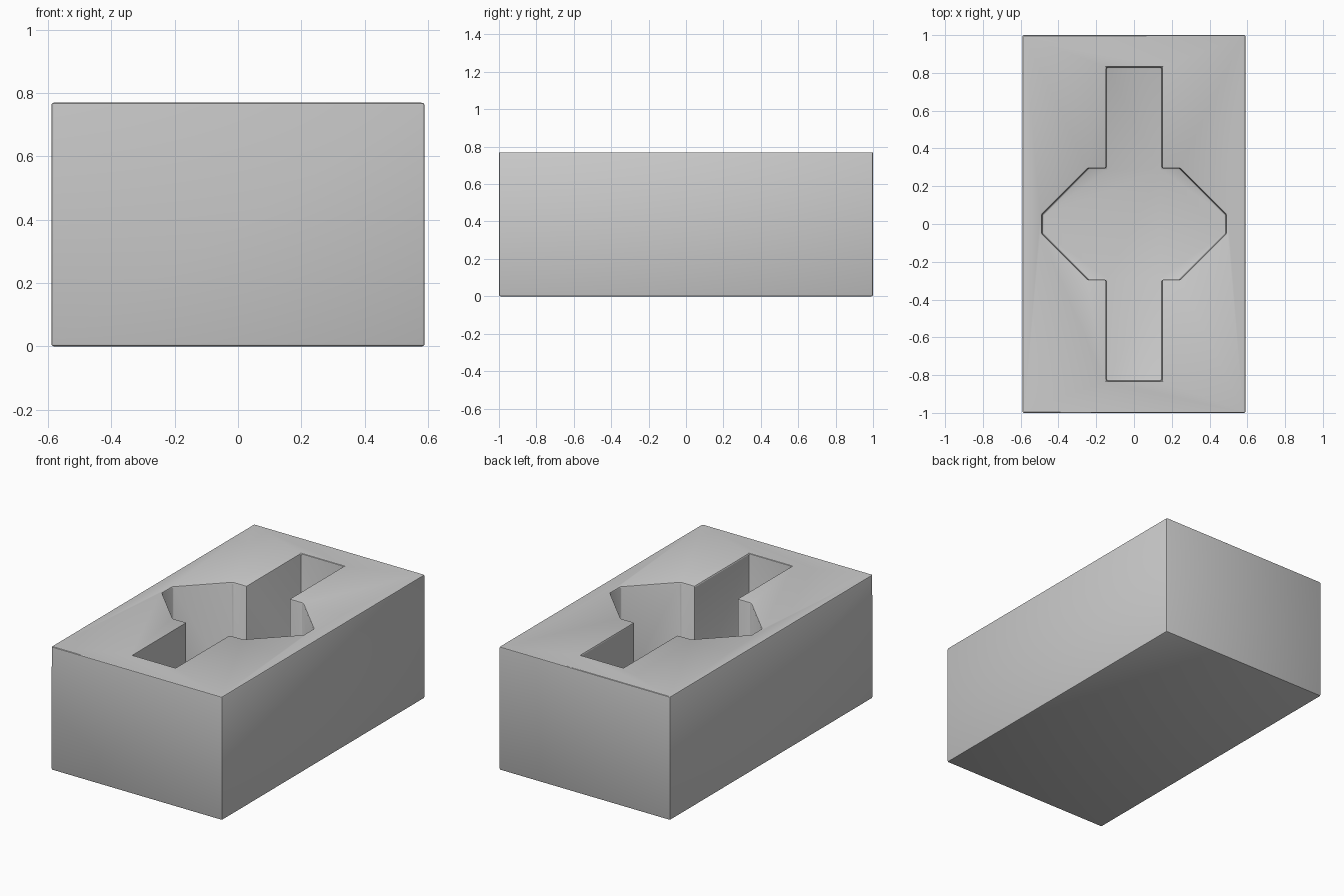
import bpy
import bmesh

if "Cube" in bpy.data.objects:
    bpy.data.objects.remove(bpy.data.objects["Cube"])

WIDTH, LENGTH, HEIGHT = 1.18, 2.0, 0.77
FLOOR = 0.10      # thickness left under the pocket
EDGE = 0.008      # softened edge width


def prism(name, outline, z0, z1):
    """Extrude a flat outline from z0 to z1 into a closed solid."""
    bm = bmesh.new()
    base = bm.faces.new([bm.verts.new((x, y, z0)) for x, y in outline])
    ext = bmesh.ops.extrude_face_region(bm, geom=[base], use_keep_orig=True)
    top = [v for v in ext["geom"] if isinstance(v, bmesh.types.BMVert)]
    bmesh.ops.translate(bm, verts=top, vec=(0, 0, z1 - z0))
    bmesh.ops.recalc_face_normals(bm, faces=bm.faces[:])
    mesh = bpy.data.meshes.new(name)
    bm.to_mesh(mesh)
    bm.free()
    obj = bpy.data.objects.new(name, mesh)
    bpy.context.collection.objects.link(obj)
    return obj


def mirrored(quarter):
    """Mirror a quarter outline (x > 0, y > 0) into a full loop."""
    half = quarter + [(-x, y) for x, y in reversed(quarter)]
    return half + [(x, -y) for x, y in reversed(half)]


# Solid block
block = prism("block", mirrored([(WIDTH / 2, LENGTH / 2)]), 0, HEIGHT)

# Pocket cutter: long slot crossing a wide chamfered chamber
pocket = prism("pocket_cutter", mirrored([
    (0.488, 0.05), (0.243, 0.295), (0.147, 0.295), (0.147, 0.83)]),
    FLOOR, HEIGHT + 0.2)
pocket.hide_render = True
pocket.hide_set(True)

# Sunken pocket
cut = block.modifiers.new("pocket", 'BOOLEAN')
cut.operation = 'DIFFERENCE'
cut.solver = 'EXACT'
cut.object = pocket

# Softened edges
soft = block.modifiers.new("soft_edges", 'BEVEL')
soft.width = EDGE
soft.segments = 2
soft.limit_method = 'ANGLE'

# Plain grey finish
grey = bpy.data.materials.new("light grey")
grey.diffuse_color = (0.6, 0.6, 0.6, 1)
grey.use_nodes = True
grey.node_tree.nodes["Principled BSDF"].inputs["Base Color"].default_value = grey.diffuse_color
block.data.materials.append(grey)
pocket.data.materials.append(grey)

bpy.ops.object.select_all(action='DESELECT')
block.select_set(True)
bpy.context.view_layer.objects.active = block
for m in ("pocket", "soft_edges"):
    bpy.ops.object.modifier_apply(modifier=m)
bpy.data.objects.remove(pocket)
bpy.ops.object.shade_smooth_by_angle(angle=0.4)
